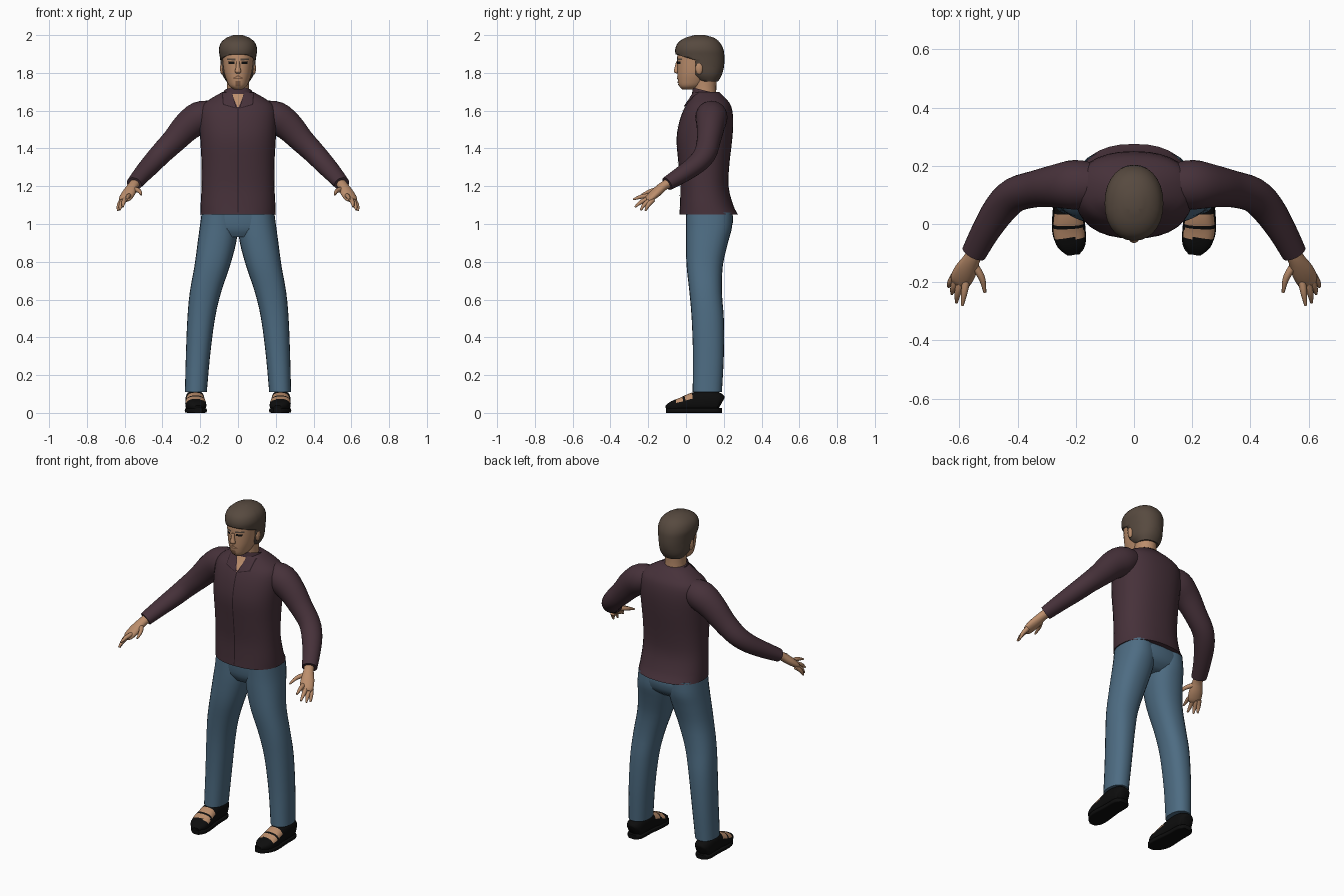
import bpy, bmesh, math
from mathutils import Vector
from mathutils.bvhtree import BVHTree

cube = bpy.data.objects.get("Cube")
if cube:
    bpy.data.objects.remove(cube, do_unlink=True)


def material(name, rgb):
    mat = bpy.data.materials.new(name)
    mat.use_nodes = True
    mat.diffuse_color = (*rgb, 1)
    mat.node_tree.nodes["Principled BSDF"].inputs["Base Color"].default_value = (*rgb, 1)
    return mat


SHIRT = material("aubergine shirt", (0.062, 0.031, 0.042))
SEAM = material("dark seam", (0.02, 0.01, 0.014))
JEANS = material("blue denim", (0.075, 0.15, 0.225))
SKIN = material("tan skin", (0.50, 0.27, 0.15))
STUBBLE = material("brown stubble", (0.22, 0.11, 0.06))
HAIR = material("brown hair", (0.095, 0.068, 0.05))
BLACK = material("black leather", (0.004, 0.004, 0.004))


def finish(bm, name, *mats, angle=50):
    bmesh.ops.recalc_face_normals(bm, faces=bm.faces)
    mesh = bpy.data.meshes.new(name)
    bm.to_mesh(mesh)
    bm.free()
    for mat in mats:
        mesh.materials.append(mat)
    obj = bpy.data.objects.new(name, mesh)
    bpy.context.collection.objects.link(obj)
    bpy.ops.object.select_all(action='DESELECT')
    obj.select_set(True)
    bpy.context.view_layer.objects.active = obj
    bpy.ops.object.shade_smooth_by_angle(angle=math.radians(angle))
    return obj


def smooth_rings(rings, steps):
    """Pass a smooth curve through every ring's centre and radii."""
    pts = [Vector(r) for r in rings]
    ext = [pts[0] * 2 - pts[1]] + pts + [pts[-1] * 2 - pts[-2]]
    out = []
    for a, b, c, d in zip(ext, ext[1:], ext[2:], ext[3:]):
        for i in range(steps):
            t = i / steps
            out.append(b + (c - a) * (t / 2) + (a * 2 - b * 5 + c * 4 - d) * (t * t / 2)
                       + (b * 3 - a - c * 3 + d) * (t ** 3 / 2))
    return out + [pts[-1]]


def loft(rings, axis=None, side=1, sides=24, power=2.0, steps=3, caps=True):
    """Skin rings of (x, y, z, half width, half depth)."""
    rings = smooth_rings(rings, steps)
    bm = bmesh.new()
    loops = []
    for i, r in enumerate(rings):
        before, after = rings[max(i - 1, 0)], rings[min(i + 1, len(rings) - 1)]
        t = Vector(axis) if axis else Vector(after[:3]) - Vector(before[:3])
        t.normalize()
        u = t.cross((0, 0, 1)).normalized() if abs(t.z) < 0.99 else Vector((1, 0, 0))
        v = u.cross(t) if abs(t.z) < 0.99 else Vector((0, 1, 0))
        loop = []
        for k in range(sides):
            a = math.tau * k / sides
            c, s = math.cos(a), math.sin(a)
            c = math.copysign(abs(c) ** (2 / power), c)
            s = math.copysign(abs(s) ** (2 / power), s)
            p = Vector(r[:3]) + u * (c * r[3]) + v * (s * r[4])
            loop.append(bm.verts.new((p.x * side, p.y, p.z)))
        loops.append(loop)
    for a, b in zip(loops, loops[1:]):
        for k in range(sides):
            bm.faces.new((a[k - 1], a[k], b[k], b[k - 1]))
    if caps:
        bm.faces.new(loops[0])
        bm.faces.new(loops[-1])
    return bm


def upright(rows, x=None, **kw):
    """Loft of level rings given as (z, half width, front y, back y[, x])."""
    rings = [(r[4] if len(r) > 4 else 0, (r[2] + r[3]) / 2, r[0], r[1], (r[3] - r[2]) / 2)
             for r in rows]
    return loft(rings, axis=(0, 0, 1), **kw)


def patch(name, tree, corners, mat, lift=0.003, n=6):
    """Thin plate of four (x, z) corners laid on the front of a surface."""
    bm = bmesh.new()
    a, b, c, d = [Vector(p) for p in corners]
    grid = []
    for i in range(n + 1):
        row = []
        for j in range(n + 1):
            p = a.lerp(b, i / n).lerp(d.lerp(c, i / n), j / n)
            hit = tree.ray_cast(Vector((p.x, -1, p.y)), Vector((0, 1, 0)))[0]
            row.append(bm.verts.new((p.x, (hit.y if hit else 0.05) - lift, p.y)))
        grid.append(row)
    for r, q in zip(grid, grid[1:]):
        for j in range(n):
            bm.faces.new((r[j], r[j + 1], q[j + 1], q[j]))
    bmesh.ops.remove_doubles(bm, verts=bm.verts, dist=1e-5)
    return finish(bm, name, mat)


# Shirt body
torso = upright([(1.05, .2, -.035, .275), (1.1, .198, -.032, .25), (1.2, .193, -.03, .225),
                 (1.32, .193, -.04, .23), (1.45, .2, -.05, .245), (1.55, .205, -.033, .25),
                 (1.62, .195, -.005, .24), (1.66, .15, .022, .215), (1.7, .08, .045, .175)],
                sides=32, power=2.3)
chest = BVHTree.FromBMesh(torso)
finish(torso, "shirt_body", SHIRT)
patch("shirt_placket", chest, [(-.003, 1.06), (.003, 1.06), (.003, 1.62), (-.003, 1.62)],
      SEAM, n=16)
patch("open_neck", chest, [(0, 1.61), (0, 1.61), (.035, 1.695), (-.035, 1.695)], SKIN)

# Collar band and flaps
finish(loft([(0, .108, 1.67, .088, .078), (0, .105, 1.705, .074, .072)], axis=(0, .25, 1),
            caps=False), "collar_band", SHIRT)
for s, tag in ((1, "left"), (-1, "right")):
    patch(tag + "_collar_flap", chest,
          [(s * .008, 1.615), (s * .075, 1.635), (s * .08, 1.695), (s * .035, 1.697)],
          SHIRT, lift=.009)
    patch(tag + "_collar_edge", chest,
          [(s * .008, 1.611), (s * .08, 1.631), (s * .086, 1.69), (s * .03, 1.69)],
          SEAM, lift=.006)

# Pelvis of the jeans
finish(upright([(.93, .12, .03, .19), (.97, .18, .008, .235), (1.03, .19, 0, .25),
                (1.08, .185, 0, .235)], power=2.5), "jeans_seat", JEANS)

for s, tag in ((1, "left_"), (-1, "right_")):
    # Trouser leg
    finish(upright([(1.06, .09, .0, .245, .102), (.98, .1, .0, .243, .103),
                    (.9, .102, .0, .222, .112), (.78, .094, .003, .195, .136),
                    (.64, .083, .018, .19, .172), (.5, .073, .03, .2, .195),
                    (.3, .064, .037, .2, .212), (.11, .058, .035, .19, .223)],
                   side=s, power=2.3), tag + "trouser_leg", JEANS)

    # Shoe with skin showing on the instep
    shoe = loft([(.228, .188, .05, .025, .03), (.228, .17, .058, .045, .05),
                 (.228, .11, .064, .05, .056), (.226, .04, .058, .05, .05),
                 (.224, -.02, .045, .055, .038), (.216, -.07, .036, .048, .027),
                 (.21, -.104, .028, .02, .012)], side=s, power=2.6, steps=5)
    shoe.normal_update()
    bmesh.ops.recalc_face_normals(shoe, faces=shoe.faces)
    for f in shoe.faces:
        y = f.calc_center_median().y
        if f.normal.z > .3 and (-.05 < y < -.015 or -.005 < y < .035):
            f.material_index = 1
    finish(shoe, tag + "shoe", BLACK, SKIN)
    outline = [(.228, .19, .025), (.228, .16, .048), (.227, .08, .05), (.224, -.02, .058),
               (.216, -.075, .048), (.21, -.105, .022)]
    finish(loft([(x, y, .013, w, .013) for x, y, w in outline], axis=(0, -1, 0), side=s,
                power=6), tag + "shoe_sole", BLACK)

    # Sleeve and cuff
    finish(loft([(.12, .135, 1.59, .07, .065), (.2, .135, 1.565, .085, .085),
                 (.27, .13, 1.515, .074, .078), (.34, .12, 1.44, .063, .066),
                 (.41, .1, 1.37, .06, .058), (.46, .052, 1.315, .057, .052),
                 (.51, -.025, 1.26, .049, .045), (.55, -.1, 1.213, .043, .037)], side=s),
           tag + "sleeve", SHIRT)

    # Palm and fingers
    finish(loft([(.54, -.085, 1.22, .028, .026), (.557, -.12, 1.2, .029, .024),
                 (.578, -.16, 1.165, .038, .024), (.597, -.195, 1.135, .037, .018),
                 (.605, -.208, 1.124, .026, .01)], side=s, sides=16), tag + "palm", SKIN)
    fingers = {"thumb": ((.55, -.14, 1.185), (.523, -.185, 1.175), (.512, -.235, 1.155)),
               "index_finger": ((.575, -.185, 1.15), (.583, -.235, 1.145), (.59, -.28, 1.13)),
               "middle_finger": ((.592, -.19, 1.138), (.605, -.235, 1.118), (.61, -.27, 1.09)),
               "ring_finger": ((.607, -.185, 1.128), (.62, -.22, 1.103), (.626, -.24, 1.073)),
               "little_finger": ((.614, -.175, 1.128), (.63, -.2, 1.1), (.637, -.215, 1.07))}
    for name, path in fingers.items():
        finish(loft([(*p, w, w) for p, w in zip(path, (.014, .0115, .005))], side=s, sides=10),
               tag + name, SKIN)

    # Ear
    ear = bmesh.new()
    bmesh.ops.create_uvsphere(ear, u_segments=12, v_segments=8, radius=1)
    for v in ear.verts:
        v.co = (s * .084 + v.co.x * .011, .07 + v.co.y * .02, 1.825 + v.co.z * .034)
    finish(ear, tag + "ear", SKIN)

# Neck and head
finish(upright([(1.62, .07, .03, .17), (1.7, .058, .038, .16), (1.8, .062, .03, .165)]),
       "neck", SKIN)
head = upright([(1.713, .024, -.02, .05), (1.73, .046, -.036, .085), (1.76, .06, -.043, .12),
                (1.8, .073, -.046, .15), (1.86, .081, -.047, .17), (1.91, .083, -.043, .175),
                (1.95, .065, -.02, .15)], sides=32, power=2.2)
face = BVHTree.FromBMesh(head)
finish(head, "head", SKIN)
finish(loft([(0, -.043, 1.86, .009, .01), (0, -.049, 1.83, .011, .011),
             (0, -.052, 1.806, .017, .013), (0, -.046, 1.797, .01, .006)],
            axis=(0, 0, 1), sides=14), "nose", SKIN)

# Painted face details
for s, tag in ((1, "left_"), (-1, "right_")):
    patch(tag + "eyebrow", face, [(s * .014, 1.866), (s * .058, 1.868), (s * .058, 1.876),
                                  (s * .014, 1.875)], HAIR)
    patch(tag + "eye", face, [(s * .018, 1.848), (s * .05, 1.848), (s * .052, 1.86),
                              (s * .02, 1.86)], BLACK)
    patch(tag + "moustache", face, [(0, 1.781), (s * .026, 1.768), (s * .026, 1.774),
                                    (0, 1.789)], STUBBLE)
patch("mouth", face, [(-.022, 1.768), (.022, 1.768), (.02, 1.772), (-.02, 1.772)], STUBBLE,
      lift=.004)
patch("goatee", face, [(-.014, 1.728), (.014, 1.728), (.012, 1.756), (-.012, 1.756)], STUBBLE)

# Hair shell, trimmed around the face
hair = upright([(1.755, .062, .06, .17), (1.79, .082, .01, .19), (1.84, .09, -.035, .202),
                (1.89, .097, -.053, .203), (1.925, .101, -.057, .198), (1.96, .09, -.042, .18),
                (1.985, .062, -.005, .15), (2.0, .024, .045, .1)], sides=28, power=2.15)
line, slant, temple = Vector((0, -.05, 1.897)), Vector((0, .3, 1)), .05
for point, normal in ((line, slant), ((0, temple, 0), (0, 1, 0))):
    bmesh.ops.bisect_plane(hair, geom=hair.verts[:] + hair.edges[:] + hair.faces[:],
                           plane_co=point, plane_no=normal)
bare = [f for f in hair.faces if f.calc_center_median().y < temple
        and (f.calc_center_median() - line).dot(slant) < 0]
bmesh.ops.delete(hair, geom=bare, context='FACES')
shell = finish(hair, "hair", HAIR).modifiers.new("thickness", 'SOLIDIFY')
shell.thickness = .014
